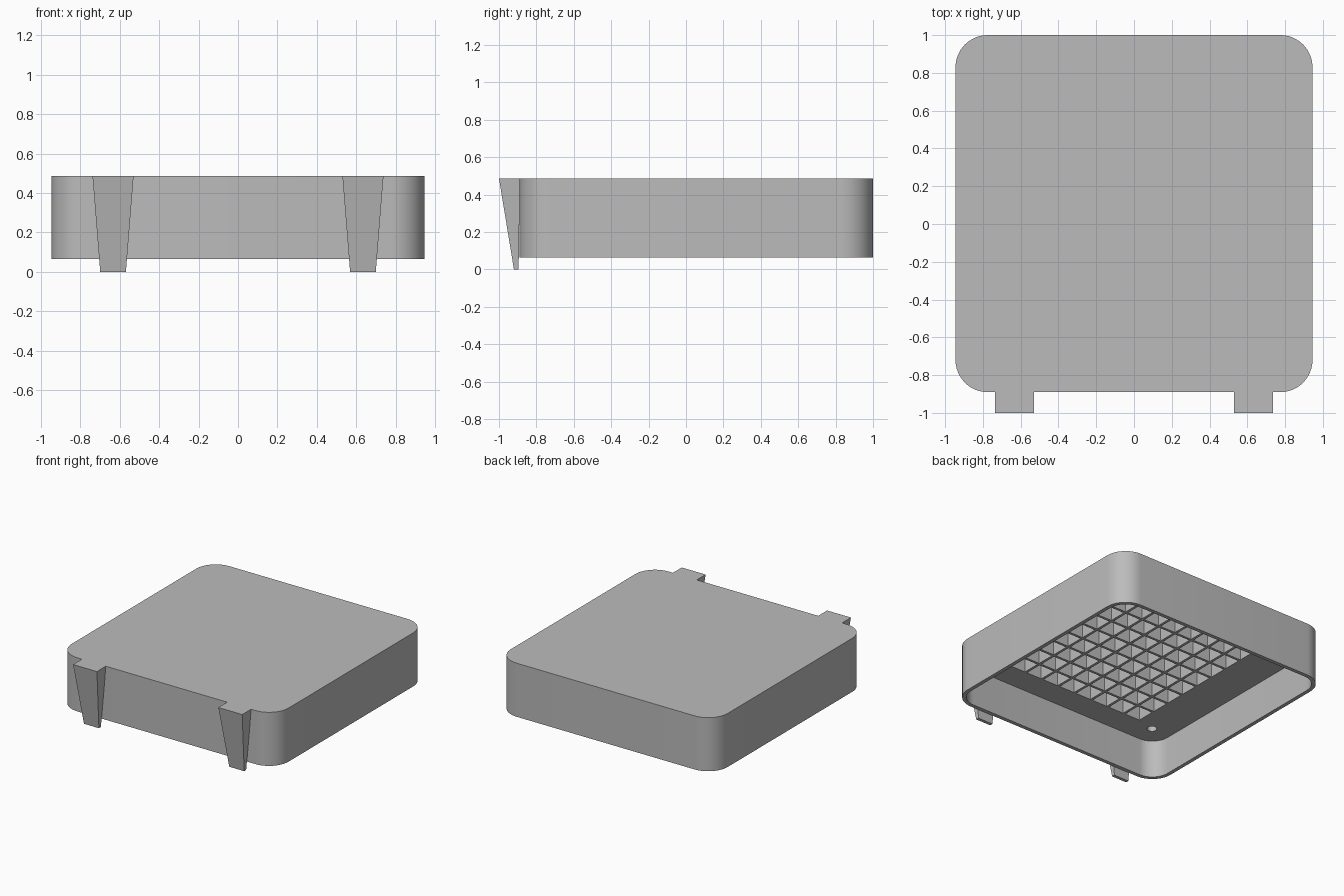
import bpy
import bmesh
import math

old = bpy.data.objects.get("Cube")
if old:
    bpy.data.objects.remove(old, do_unlink=True)

grey = bpy.data.materials.new("plain grey")
grey.use_nodes = True
grey.diffuse_color = (0.5, 0.5, 0.5, 1)
grey.node_tree.nodes["Principled BSDF"].inputs["Base Color"].default_value = (0.5, 0.5, 0.5, 1)

CENTER_Y = 0.055
HALF = 0.945
RIM, CEILING, TOP = 0.065, 0.36, 0.487


def make_object(name, bm):
    bmesh.ops.recalc_face_normals(bm, faces=bm.faces)
    mesh = bpy.data.meshes.new(name)
    bm.to_mesh(mesh)
    bm.free()
    mesh.materials.append(grey)
    obj = bpy.data.objects.new(name, mesh)
    bpy.context.collection.objects.link(obj)
    return obj


def prism(bm, lower, upper):
    """Closed solid between two matching rings of points."""
    a = [bm.verts.new(p) for p in lower]
    b = [bm.verts.new(p) for p in upper]
    bm.faces.new(a[::-1])
    bm.faces.new(b)
    n = len(a)
    for i in range(n):
        j = (i + 1) % n
        bm.faces.new((a[i], a[j], b[j], b[i]))


def rounded_square(half, radius, z, steps=12):
    points = []
    for k, (sx, sy) in enumerate(((1, 1), (-1, 1), (-1, -1), (1, -1))):
        for i in range(steps + 1):
            t = (k + i / steps) * math.pi / 2
            points.append((sx * (half - radius) + radius * math.cos(t),
                           CENTER_Y + sy * (half - radius) + radius * math.sin(t), z))
    return points


def rectangle(x0, x1, y0, y1, z):
    return [(x0, y0, z), (x1, y0, z), (x1, y1, z), (x0, y1, z)]


def circle(x, y, radius, z, sides=24):
    return [(x + radius * math.cos(2 * math.pi * i / sides),
             y + radius * math.sin(2 * math.pi * i / sides), z) for i in range(sides)]


def carve(target, cutter):
    mod = target.modifiers.new("carve", 'BOOLEAN')
    mod.operation = 'DIFFERENCE'
    mod.solver = 'EXACT'
    mod.object = cutter
    bpy.context.view_layer.objects.active = target
    bpy.ops.object.modifier_apply(modifier=mod.name)
    bpy.data.objects.remove(cutter, do_unlink=True)


# Rounded housing
bm = bmesh.new()
prism(bm, rounded_square(HALF, 0.17, RIM), rounded_square(HALF, 0.17, TOP))
housing = make_object("housing", bm)

# Open cavity underneath
bm = bmesh.new()
prism(bm, rounded_square(HALF - 0.03, 0.14, RIM - 0.1), rounded_square(HALF - 0.03, 0.14, CEILING))
carve(housing, make_object("cavity_cutter", bm))

# Lattice of square pockets and four corner holes in the ceiling
bm = bmesh.new()
columns, rows, rib = 8, 9, 0.02
grid_x, grid_y = 0.61, 0.72
step_x, step_y = 2 * grid_x / columns, 2 * grid_y / rows
for c in range(columns):
    for r in range(rows):
        x = -grid_x + c * step_x
        y = CENTER_Y - grid_y + r * step_y
        cell = (x + rib / 2, x + step_x - rib / 2, y + rib / 2, y + step_y - rib / 2)
        prism(bm, rectangle(*cell, CEILING - 0.05), rectangle(*cell, TOP - 0.02))
for sx in (-1, 1):
    for sy in (-1, 1):
        hole = (sx * 0.75, CENTER_Y + sy * 0.75, 0.035)
        prism(bm, circle(*hole, CEILING - 0.05), circle(*hole, TOP - 0.03))
carve(housing, make_object("pocket_cutter", bm))

# Tapered front clips
for side, label in ((-1, "right"), (1, "left")):
    bm = bmesh.new()
    prism(bm, rectangle(side * 0.633 - 0.065, side * 0.633 + 0.065, -0.92, -0.895, 0),
          rectangle(side * 0.633 - 0.104, side * 0.633 + 0.104, -1.0, -0.888, TOP))
    make_object("front_clip_" + label, bm)

# Smooth the round corners and holes, keep the edges sharp
bpy.ops.object.select_all(action='DESELECT')
housing.select_set(True)
bpy.context.view_layer.objects.active = housing
bpy.ops.object.shade_smooth_by_angle(angle=math.radians(30))
